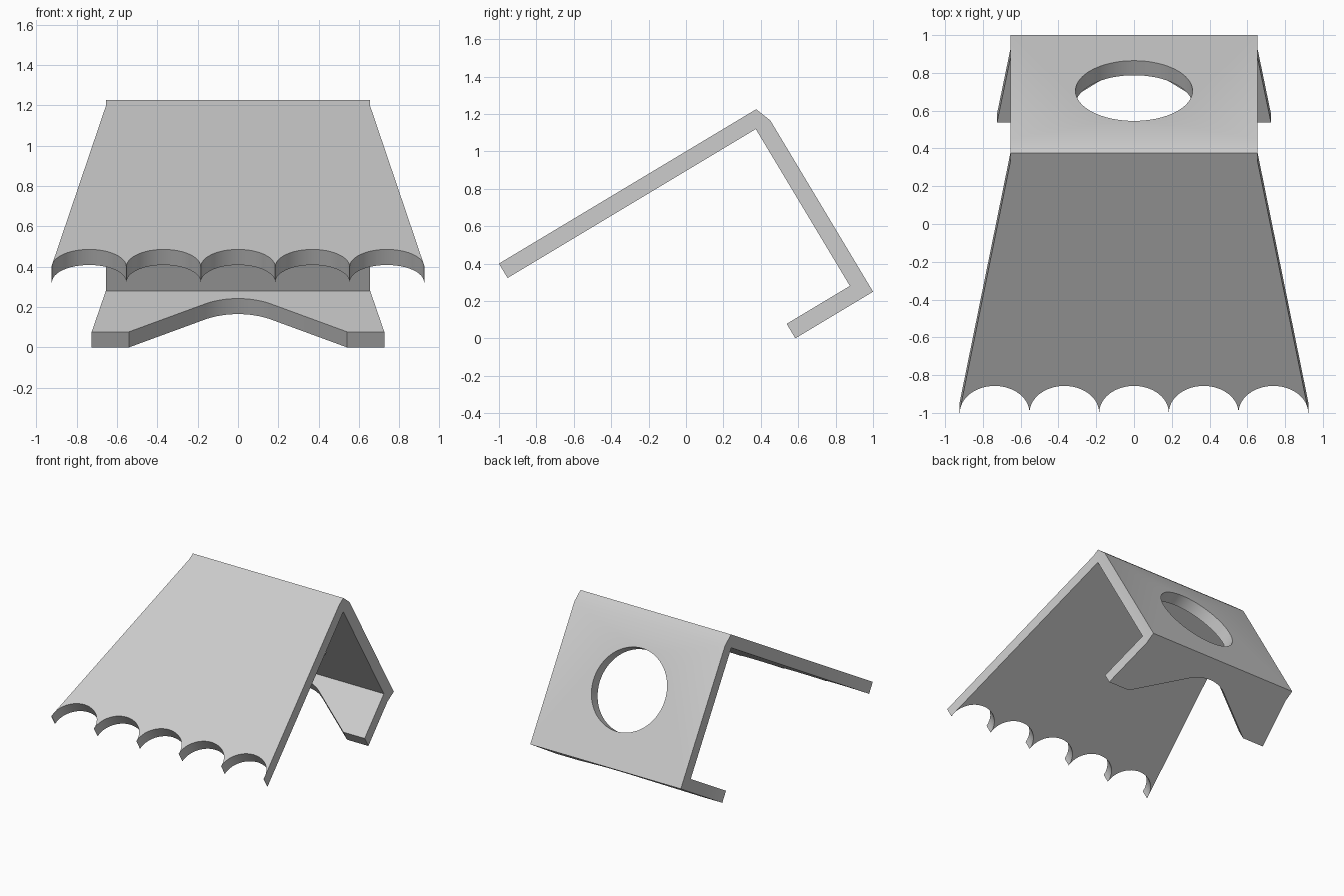
import bpy, bmesh, math
from mathutils import Vector

cube = bpy.data.objects.get("Cube")
if cube:
    bpy.data.objects.remove(cube, do_unlink=True)

# Tilted frame: u runs up the roof slope, n is the roof normal
TILT = math.atan(0.6)
CU, SU = math.cos(TILT), math.sin(TILT)
T = 0.09                       # sheet thickness
TOP = 1.158                    # roof height above the lip
FRONT, LIP = -1.638, -0.4845   # front roof edge and lip edge


def place(x, u, n):
    return Vector((x, 1 + u * CU - n * SU, 0.25 + u * SU + n * CU))


def make_object(name, bm):
    bmesh.ops.recalc_face_normals(bm, faces=bm.faces)
    mesh = bpy.data.meshes.new(name)
    bm.to_mesh(mesh)
    bm.free()
    ob = bpy.data.objects.new(name, mesh)
    bpy.context.collection.objects.link(ob)
    return ob


def prism(name, low, high):
    """Closed solid between two matching outlines."""
    bm = bmesh.new()
    a = [bm.verts.new(p) for p in low]
    b = [bm.verts.new(p) for p in high]
    bm.faces.new(a)
    bm.faces.new(b)
    for i in range(len(a)):
        j = (i + 1) % len(a)
        bm.faces.new((a[i], a[j], b[j], b[i]))
    return make_object(name, bm)


grey = bpy.data.materials.new("light grey")
grey.use_nodes = True
grey.diffuse_color = (0.6, 0.6, 0.6, 1)
grey.node_tree.nodes["Principled BSDF"].inputs["Base Color"].default_value = (0.6, 0.6, 0.6, 1)

# Folded sheet: side profile as (u, n, half width)
W = 0.655
END = FRONT - 0.03
END_W = W + (0.925 - W) * (END + T) / (FRONT + T)
profile = {
    "A": (END, TOP, END_W), "B": (-T, TOP, W), "C": (-0.034, TOP, W),
    "D": (0, TOP - T, W), "E": (0, 0, W), "F": (-T, 0, W),
    "G": (LIP, 0, 0.725), "H": (LIP, T, 0.725), "I": (-T, T, W),
    "J": (-T, TOP - T, W), "K": (END, TOP - T, END_W),
}
bm = bmesh.new()
left = {k: bm.verts.new(place(w, u, n)) for k, (u, n, w) in profile.items()}
right = {k: bm.verts.new(place(-w, u, n)) for k, (u, n, w) in profile.items()}
for run in ("ABC", "CD", "DE", "EFG", "GH", "HI", "IJ", "JK", "KA"):
    bm.faces.new([left[k] for k in run] + [right[k] for k in reversed(run)])
for cap in ("ABJK", "BCDJ", "DEFIJ", "FGHI"):
    for side in (left, right):
        bm.faces.new([side[k] for k in cap])
body = make_object("folded_sheet_shelter", bm)
body.data.materials.append(grey)

# Scalloped front edge
half = 0.922
r = half / 5
SEG = 24
edge = [(-1.2, FRONT - 0.2), (-1.2, FRONT), (-half, FRONT)]
for i in range(5):
    cx = -half + r * (2 * i + 1)
    for k in range(1, SEG + 1):
        a = math.pi * (1 - k / SEG)
        edge.append((cx + r * math.cos(a), FRONT + 0.167 * math.sin(a)))
edge += [(1.2, FRONT), (1.2, FRONT - 0.2)]
scallops = prism("scallop_cutter", [place(x, u, TOP - 0.2) for x, u in edge],
                 [place(x, u, TOP + 0.1) for x, u in edge])

# Arch in the bottom lip: straight flanks into a round crown
slope = math.atan(0.715)
R = 0.165 / math.sin(slope)
arch = [(-0.64, LIP - 0.0715)]
for k in range(SEG + 1):
    a = slope * (2 * k / SEG - 1)
    arch.append((R * math.sin(a), LIP + 0.32 - R * (1 - math.cos(a))))
arch.append((0.64, LIP - 0.0715))
arch_cut = prism("arch_cutter", [place(x, u, -0.1) for x, u in arch],
                 [place(x, u, 0.2) for x, u in arch])

# Round hole in the back panel
ring = [(0.31 * math.cos(a), 0.573 + 0.31 * math.sin(a))
        for a in (math.tau * k / 64 for k in range(64))]
hole = prism("hole_cutter", [place(x, -0.2, n) for x, n in ring],
             [place(x, 0.1, n) for x, n in ring])

bpy.context.view_layer.objects.active = body
for cutter in (scallops, arch_cut, hole):
    cutter.hide_render = True
    mod = body.modifiers.new(cutter.name, "BOOLEAN")
    mod.operation = "DIFFERENCE"
    mod.solver = "EXACT"
    mod.object = cutter
    bpy.ops.object.modifier_apply(modifier=mod.name)
    bpy.data.objects.remove(cutter, do_unlink=True)

bpy.ops.object.select_all(action="DESELECT")
body.select_set(True)
bpy.ops.object.shade_smooth_by_angle(angle=math.radians(25))
